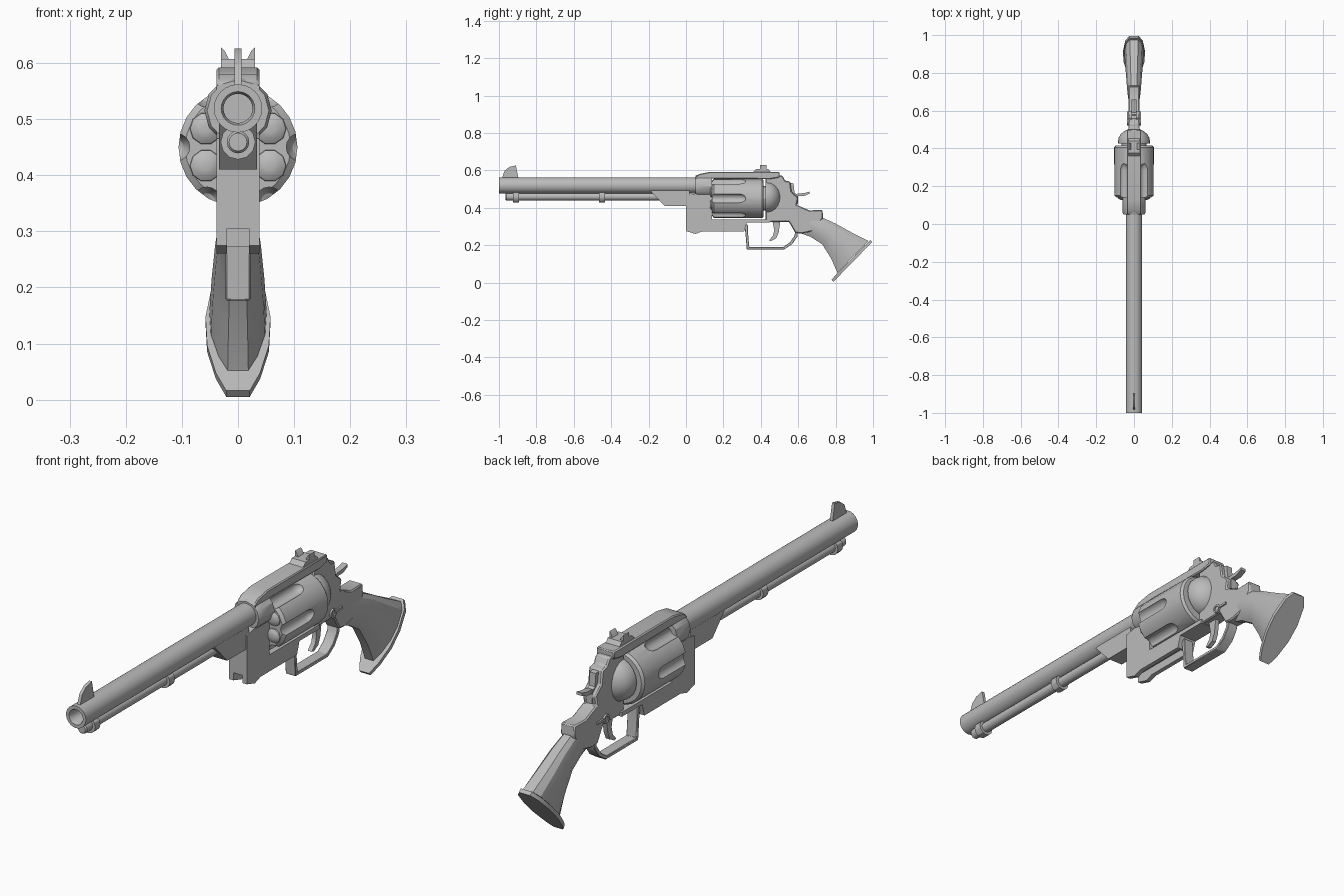
import bpy, bmesh, math
from mathutils import Vector

if "Cube" in bpy.data.objects:
    bpy.data.objects.remove(bpy.data.objects["Cube"])

steel = bpy.data.materials.new("grey_metal")
steel.diffuse_color = (0.5, 0.5, 0.5, 1)
steel.use_nodes = True
steel.node_tree.nodes["Principled BSDF"].inputs["Base Color"].default_value = steel.diffuse_color


def finish(name, bm, angle=30):
    bmesh.ops.recalc_face_normals(bm, faces=bm.faces[:])
    me = bpy.data.meshes.new(name)
    bm.to_mesh(me)
    bm.free()
    me.materials.append(steel)
    ob = bpy.data.objects.new(name, me)
    bpy.context.collection.objects.link(ob)
    bpy.ops.object.select_all(action='DESELECT')
    ob.select_set(True)
    bpy.context.view_layer.objects.active = ob
    bpy.ops.object.shade_smooth_by_angle(angle=math.radians(angle))
    return ob


def prism(name, pts, hw, bevel=0.0, x=0.0):
    """Side profile (y, z) extruded across x."""
    bm = bmesh.new()
    f = bm.faces.new([bm.verts.new((x - hw, y, z)) for y, z in pts])
    r = bmesh.ops.extrude_face_region(bm, geom=[f])
    bmesh.ops.translate(bm, vec=(2 * hw, 0, 0),
                        verts=[v for v in r['geom'] if isinstance(v, bmesh.types.BMVert)])
    ob = finish(name, bm)
    if bevel:
        m = ob.modifiers.new("bevel", 'BEVEL')
        m.width = bevel
        m.segments = 1
        m.limit_method = 'ANGLE'
    return ob


def loft(name, rings, cap=True, angle=30):
    bm = bmesh.new()
    vs = [[bm.verts.new(p) for p in r] for r in rings]
    for a, b in zip(vs, vs[1:]):
        n = len(a)
        for i in range(n):
            bm.faces.new((a[i], a[(i + 1) % n], b[(i + 1) % n], b[i]))
    if cap:
        bm.faces.new(vs[0])
        bm.faces.new(vs[-1])
    return finish(name, bm, angle)


def lathe(name, prof, z, x=0.0, seg=24, angle=30):
    """Profile (y, radius) turned round an axis along y."""
    rings = [[(x + r * math.cos(2 * math.pi * i / seg), y, z + r * math.sin(2 * math.pi * i / seg))
              for i in range(seg)] for y, r in prof]
    return loft(name, rings, angle=angle)


def cut(ob, cutter):
    m = ob.modifiers.new("cut", 'BOOLEAN')
    m.operation = 'DIFFERENCE'
    m.solver = 'EXACT'
    m.object = cutter


def apply_and_drop(ob, cutters):
    dg = bpy.context.evaluated_depsgraph_get()
    me = bpy.data.meshes.new_from_object(ob.evaluated_get(dg))
    ob.modifiers.clear()
    ob.data = me
    for c in cutters:
        bpy.data.objects.remove(c)
    bpy.context.view_layer.objects.active = ob
    ob.select_set(True)
    bpy.ops.object.shade_smooth_by_angle(angle=math.radians(30))


# barrel with bore, collar, rod and its bands
lathe("barrel", [(-.85, .026), (-.99, .026), (-1, .03), (-1, .043), (.12, .043)], .519)
lathe("barrel_collar", [(.05, .055), (.06, .06), (.14, .06)], .515, seg=12)
lathe("ejector_rod", [(-.965, .016), (-.96, .02), (.02, .02)], .459, seg=16)
for i, y in enumerate((-.925, -.465)):
    lathe(f"rod_band_{i}", [(y, .031), (y + .032, .031)], .459, seg=12)
prism("barrel_lug", [(-.19, .49), (-.115, .41), (.02, .41), (.02, .5), (-.16, .5)], .034)

# front sight blade
prism("front_sight", [(-.985, .555), (-.97, .597), (-.945, .618), (-.91, .626), (-.895, .555)], .006)

# frame: front block and lower rail, with a channel underneath
block = prism("front_frame", [(0, .465), (0, .275), (.05, .26), (.085, .272), (.31, .272),
                              (.325, .32), (.45, .32), (.45, .337), (.14, .337), (.14, .575),
                              (.05, .56), (.05, .475)], .038)
slot = prism("slot_cutter", [(-.02, .2), (.30, .2), (.30, .305), (-.02, .305)], .02)
cut(block, slot)
apply_and_drop(block, [slot])
prism("top_strap", [(.05, .565), (.07, .58), (.13, .592), (.5, .592), (.5, .562), (.45, .553),
                    (.13, .556), (.05, .53)], .038, .004)
prism("rear_frame", [(.425, .575), (.515, .572), (.53, .545), (.557, .54), (.565, .485),
                     (.60, .455), (.592, .415), (.66, .386), (.73, .388), (.733, .345),
                     (.68, .275), (.62, .262), (.585, .265), (.55, .325), (.425, .322)], .03, .005)

# fluted cylinder with cartridge noses
zc = .45
drum = lathe("cylinder", [(.14, .094), (.15, .106), (.405, .106), (.415, .098)], zc)
flutes = []
for k in range(6):
    a = math.radians(60 * k)
    prof = [(.1, .025), (.285, .025), (.302, .022), (.315, .014), (.32, .004)]
    flutes.append(lathe(f"flute_cutter_{k}", prof, zc + .111 * math.sin(a), .111 * math.cos(a), 16))
    cut(drum, flutes[-1])
apply_and_drop(drum, flutes)
for k in range(6):
    a = math.radians(60 * k + 30)
    lathe(f"cartridge_nose_{k}", [(.145, .03), (.136, .028), (.129, .018), (.127, .008)],
          zc + .066 * math.sin(a), .066 * math.cos(a), 10)
lathe("cylinder_pin", [(.12, .02), (.16, .02)], zc, seg=12)

# ratchet rim and rounded recoil shield
lathe("ratchet", [(.41, .065), (.43, .065)], zc, seg=12)
lathe("recoil_shield", [(.425, .085)] + [(.435 + .072 * math.sin(t), .085 * math.cos(t))
      for t in (0, .3, .6, .9, 1.2, 1.45)], .455, seg=20, angle=40)

# rear sight
prism("rear_sight_base", [(.355, .588), (.375, .607), (.44, .607), (.455, .588)], .03)
for s in (-1, 1):
    bm = bmesh.new()
    pts = [(s * .03, .604), (s * .03, .628), (s * .024, .622), (s * .015, .604)]
    rings = [[(x, y, z) for x, z in pts] for y in (.395, .43)]
    bm.free()
    loft(f"rear_sight_prong_{s}", rings)

# hammer with spur
prism("hammer_body", [(.55, .535), (.575, .53), (.58, .48), (.60, .465), (.60, .42), (.55, .42)], .013)
prism("hammer_spur", [(.58, .442), (.60, .462), (.63, .462), (.66, .475), (.66, .486),
                      (.63, .478), (.60, .476), (.58, .47)], .012)

# trigger and guard
prism("trigger", [(.462, .33), (.472, .28), (.465, .25), (.443, .225), (.455, .222), (.482, .236),
                  (.495, .265), (.505, .33)], .009)
prism("trigger_guard", [(.312, .31), (.318, .26), (.325, .177), (.525, .177), (.567, .205),
                        (.595, .245), (.60, .28), (.585, .28), (.58, .25), (.556, .216),
                        (.52, .19), (.338, .19), (.332, .26), (.33, .31)], .022, .002)

# side screws and small lever
for s in (-1, 1):
    bm = bmesh.new()
    rings = [[(s * x, .54 + r * math.cos(i * math.pi / 6), .345 + r * math.sin(i * math.pi / 6))
              for i in range(12)] for x, r in ((.02, .018), (.037, .018), (.037, .011), (.033, .011))]
    bm.free()
    loft(f"side_screw_{s}", rings)
    prism(f"side_lever_{s}", [(.555, .343), (.595, .343), (.595, .352), (.555, .352)], .004, 0, s * .032)


# egg-shaped cross-section between a top and a bottom point
EGG = [(0, .42), (.12, .8), (.38, 1), (.62, .95), (.85, .68), (1, .36)]


def egg(top, bottom, w, shift=(0, 0)):
    t, b = Vector(top), Vector(bottom)
    half = [(w * f, *(t.lerp(b, u) + Vector(shift))) for u, f in EGG]
    return half + [(-x, y, z) for x, y, z in reversed(half)]


# grip and butt plate
loft("grip", [egg((.655, .384), (.60, .268), .026), egg((.735, .345), (.665, .245), .036),
              egg((.80, .315), (.728, .205), .041), egg((.885, .268), (.775, .13), .047),
              egg((.975, .222), (.81, .052), .051)], angle=25)
loft("butt_plate", [egg((.985, .228), (.778, .016), .058),
                    egg((.985, .228), (.778, .016), .058, (.011, -.011))])

# rest the model exactly within its frame
bpy.ops.object.select_all(action='DESELECT')
